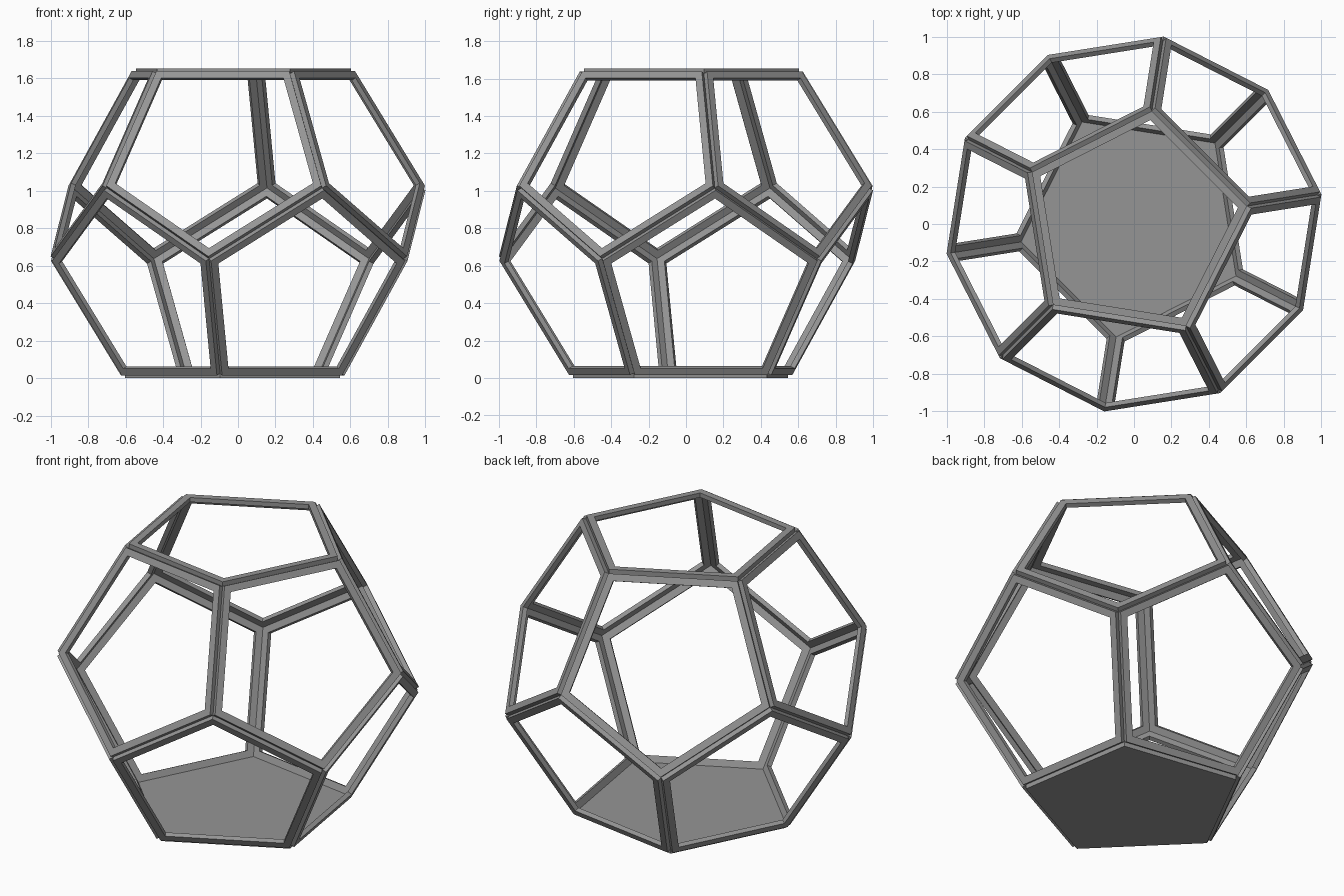
import bpy, bmesh
from math import radians, cos, sin, pi, sqrt, atan
from mathutils import Matrix

if "Cube" in bpy.data.objects:
    bpy.data.objects.remove(bpy.data.objects["Cube"])

T = 0.027                                 # frame thickness
W = 0.04                                  # frame bar width
EDGE = (1 / cos(radians(9)) - 2 / sqrt(5) * T) / 1.3764
R = 0.8507 * EDGE                         # pentagon outer radius
D = 1.1135 * EDGE                         # centre to inner face plane
H = D + T                                 # centre to outer face plane
TILT = atan(2)                            # angle between neighbouring face normals

grey = bpy.data.materials.new("dark_grey")
grey.diffuse_color = (0.3, 0.3, 0.3, 1)
grey.use_nodes = True
grey.node_tree.nodes["Principled BSDF"].inputs["Base Color"].default_value = grey.diffuse_color


def ring(bm, r, z):
    return [bm.verts.new((r * cos(k * 2 * pi / 5), r * sin(k * 2 * pi / 5), z)) for k in range(5)]


def bridge(bm, a, b):
    for k in range(5):
        n = (k + 1) % 5
        bm.faces.new((a[k], a[n], b[n], b[k]))


def make(name, bm, matrix):
    bmesh.ops.recalc_face_normals(bm, faces=bm.faces)
    me = bpy.data.meshes.new(name)
    bm.to_mesh(me)
    bm.free()
    me.materials.append(grey)
    ob = bpy.data.objects.new(name, me)
    bpy.context.collection.objects.link(ob)
    ob.matrix_world = matrix


def frame(name, matrix):
    # pentagonal ring with a rectangular cross-section
    bm = bmesh.new()
    ri = R - W / cos(pi / 5)
    loops = [ring(bm, R, D), ring(bm, R, H), ring(bm, ri, H), ring(bm, ri, D)]
    for a, b in zip(loops, loops[1:] + loops[:1]):
        bridge(bm, a, b)
    make(name, bm, matrix)


def plate(name, matrix):
    # solid pentagonal slab
    bm = bmesh.new()
    a, b = ring(bm, R, D), ring(bm, R, H)
    bm.faces.new(a)
    bm.faces.new(b)
    bridge(bm, a, b)
    make(name, bm, matrix)


def place(azimuth, tilt, flip=0):
    return (Matrix.Translation((0, 0, H)) @ Matrix.Rotation(radians(azimuth), 4, 'Z')
            @ Matrix.Rotation(tilt, 4, 'Y') @ Matrix.Rotation(flip, 4, 'Z'))


# open top frame and solid floor
frame("top_frame", place(9, 0))
plate("floor_plate", place(45, pi, pi))

# upper and lower rings of open side frames
for k in range(5):
    frame(f"upper_frame_{k + 1}", place(45 + 72 * k, TILT))
    frame(f"lower_frame_{k + 1}", place(9 + 72 * k, pi - TILT, pi))
